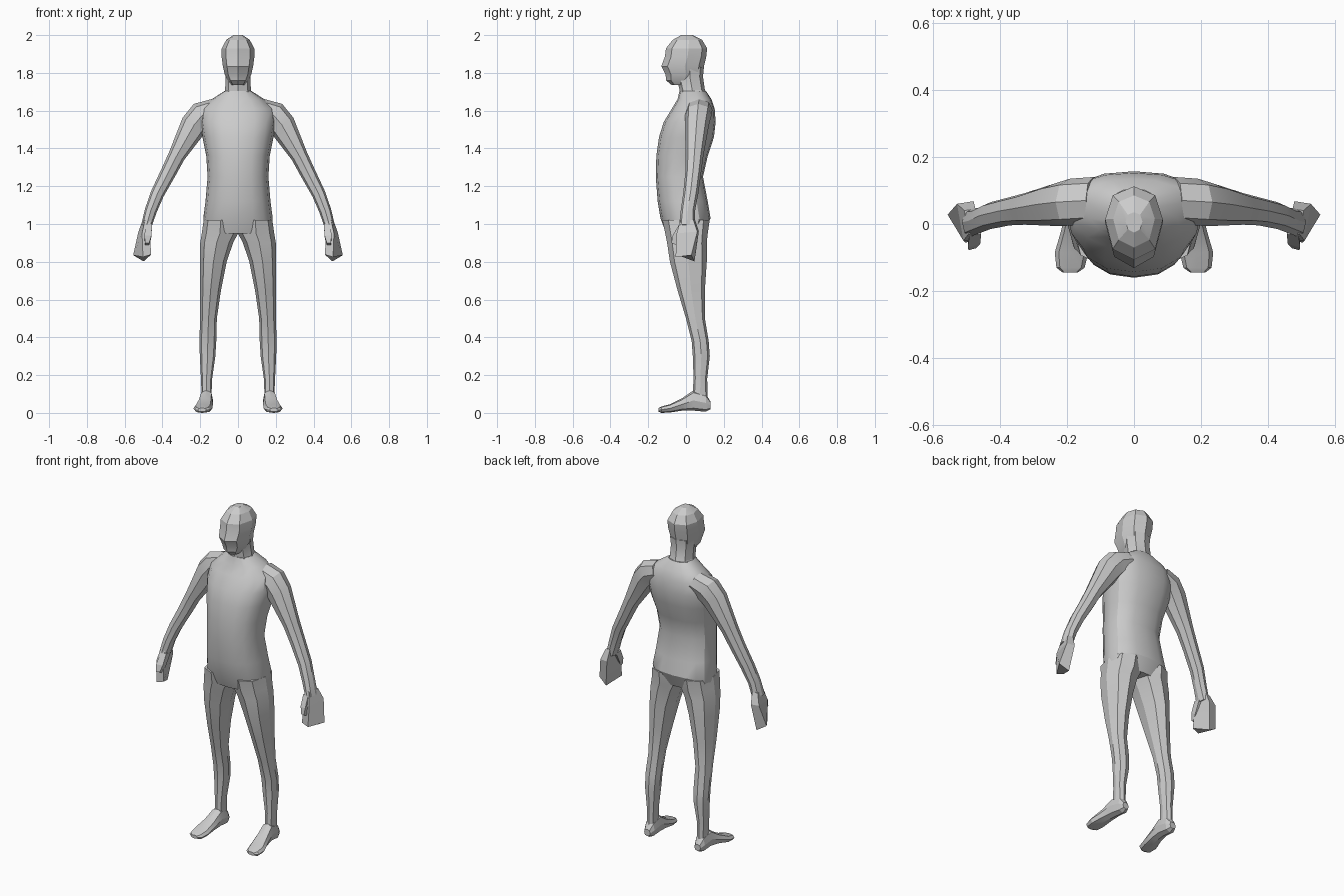
import bpy, bmesh
from math import sin, cos, pi, copysign
from mathutils import Vector


def loft(name, rings, mirror=False, angle=0.35):
    """Skin a list of equal-length rings, cap both ends."""
    bm = bmesh.new()
    vs = [[bm.verts.new(p) for p in r] for r in rings]
    n = len(rings[0])
    for a, b in zip(vs, vs[1:]):
        for i in range(n):
            j = (i + 1) % n
            bm.faces.new((a[i], a[j], b[j], b[i]))
    bm.faces.new(vs[0])
    bm.faces.new(vs[-1])
    bmesh.ops.recalc_face_normals(bm, faces=bm.faces)
    me = bpy.data.meshes.new(name)
    bm.to_mesh(me)
    bm.free()
    ob = bpy.data.objects.new(name, me)
    bpy.context.collection.objects.link(ob)
    if mirror:
        m = ob.modifiers.new("mirror", 'MIRROR')
        m.use_mirror_merge = False
    bpy.ops.object.select_all(action='DESELECT')
    bpy.context.view_layer.objects.active = ob
    ob.select_set(True)
    bpy.ops.object.shade_smooth_by_angle(angle=angle)
    return ob


def unit(n, power=1.0):
    """Points of a squarish unit circle."""
    out = []
    for i in range(n):
        c, s = cos(2 * pi * i / n), sin(2 * pi * i / n)
        out.append((copysign(abs(c) ** power, c), copysign(abs(s) ** power, s)))
    return out


def level(z, x0, x1, yf, yb, n=8, power=0.85, mid=0.5):
    """Horizontal ring; mid places the widest point between front and back."""
    xc, hw, yc = (x0 + x1) / 2, (x1 - x0) / 2, yf + (yb - yf) * mid
    return [Vector((xc + hw * c, yc + s * ((yb - yc) if s > 0 else (yc - yf)), z))
            for c, s in unit(n, power)]


# torso: z, half width, front y, back y
torso = [(.95, .175, -.105, .095), (1.03, .184, -.135, .13), (1.12, .172, -.15, .115),
         (1.25, .161, -.16, .09), (1.36, .168, -.157, .115), (1.46, .188, -.143, .148),
         (1.54, .2, -.118, .157), (1.61, .19, -.075, .152), (1.66, .14, -.045, .135),
         (1.705, .07, -.034, .105)]
loft("torso", [level(z, -w, w, f, b, 16, .85, .6) for z, w, f, b in torso], angle=.5)

# neck
loft("neck", [level(z, -w, w, f, b) for z, w, f, b in
              [(1.67, .085, -.035, .12), (1.71, .068, -.034, .1),
               (1.78, .066, -.05, .09), (1.83, .07, -.05, .095)]])

# head: the centre line carries nose and chin
head = [(1.735, .035, -.075, .03), (1.76, .055, -.105, .07), (1.79, .07, -.108, .088),
        (1.835, .08, -.131, .095), (1.885, .087, -.112, .107), (1.93, .086, -.106, .112),
        (1.975, .062, -.07, .085), (2.0, .025, -.025, .035)]
loft("head", [level(z, -w, w, f, b, 8, .9, .55) for z, w, f, b in head])

# leg: z, inner x, outer x, front y, back y
leg = [(1.02, .0, .182, -.125, .125), (.95, .0, .192, -.11, .115), (.9, .026, .2, -.1, .11),
       (.8, .06, .2, -.085, .11), (.65, .09, .2, -.045, .1), (.5, .112, .2, 0, .1),
       (.38, .115, .205, .03, .12), (.3, .12, .202, .036, .126), (.18, .137, .196, .04, .112),
       (.1, .14, .193, .035, .115), (.03, .14, .195, .03, .115)]
loft("leg", [level(*r) for r in leg], True)

# foot: y, centre x, half width, bottom z, top z
foot = [(.13, .167, .02, .02, .06), (.105, .167, .032, .006, .1), (.04, .168, .036, .012, .12),
        (-.02, .175, .042, .012, .078), (-.085, .186, .05, .002, .046),
        (-.13, .189, .042, 0, .034), (-.145, .19, .022, .006, .026)]
loft("foot", [[Vector((x + w * c, y, (a + b) / 2 + (b - a) / 2 * s))
               for c, s in unit(8, .8)] for y, x, w, a, b in foot], True)

# arm: centre x, y, z, in-plane half width, depth half width
arm = [(.12, .07, 1.605, .06, .07), (.19, .065, 1.575, .075, .07), (.232, .058, 1.525, .072, .064),
       (.325, .045, 1.36, .045, .047), (.37, .038, 1.27, .041, .042),
       (.427, .025, 1.16, .036, .04), (.462, .01, 1.07, .032, .038), (.485, .005, .99, .028, .042)]
rings = []
for i, (x, y, z, w, d) in enumerate(arm):
    p, q = arm[max(i - 1, 0)], arm[min(i + 1, len(arm) - 1)]
    t = Vector((q[0] - p[0], 0, q[2] - p[2])).normalized()
    side = Vector((-t.z, 0, t.x))
    rings.append([Vector((x, y, z)) + side * w * c + Vector((0, d * s, 0))
                  for c, s in unit(8, .9)])
loft("arm", rings, True)

# hand: blocky mitten, twisted outward towards the fingertips
hand = [[(.464, -.025, 1.03), (.493, -.03, 1.02), (.505, .04, 1.02), (.472, .045, 1.03)],
        [(.466, -.045, .95), (.508, -.05, .95), (.527, .06, .96), (.478, .068, .96)],
        [(.46, -.05, .838), (.503, -.055, .825), (.555, .028, .835), (.5, .045, .802)]]
loft("hand", hand, True, .2)

# thumb
thumb = [[(.455, -.03, 1.0), (.49, -.035, 1.0), (.49, .01, .99), (.455, .01, .99)],
         [(.458, -.06, .94), (.495, -.07, .94), (.495, -.03, .92), (.46, -.03, .92)],
         [(.47, -.072, .9), (.492, -.078, .9), (.492, -.055, .89), (.47, -.055, .89)]]
loft("thumb", thumb, True, .2)
